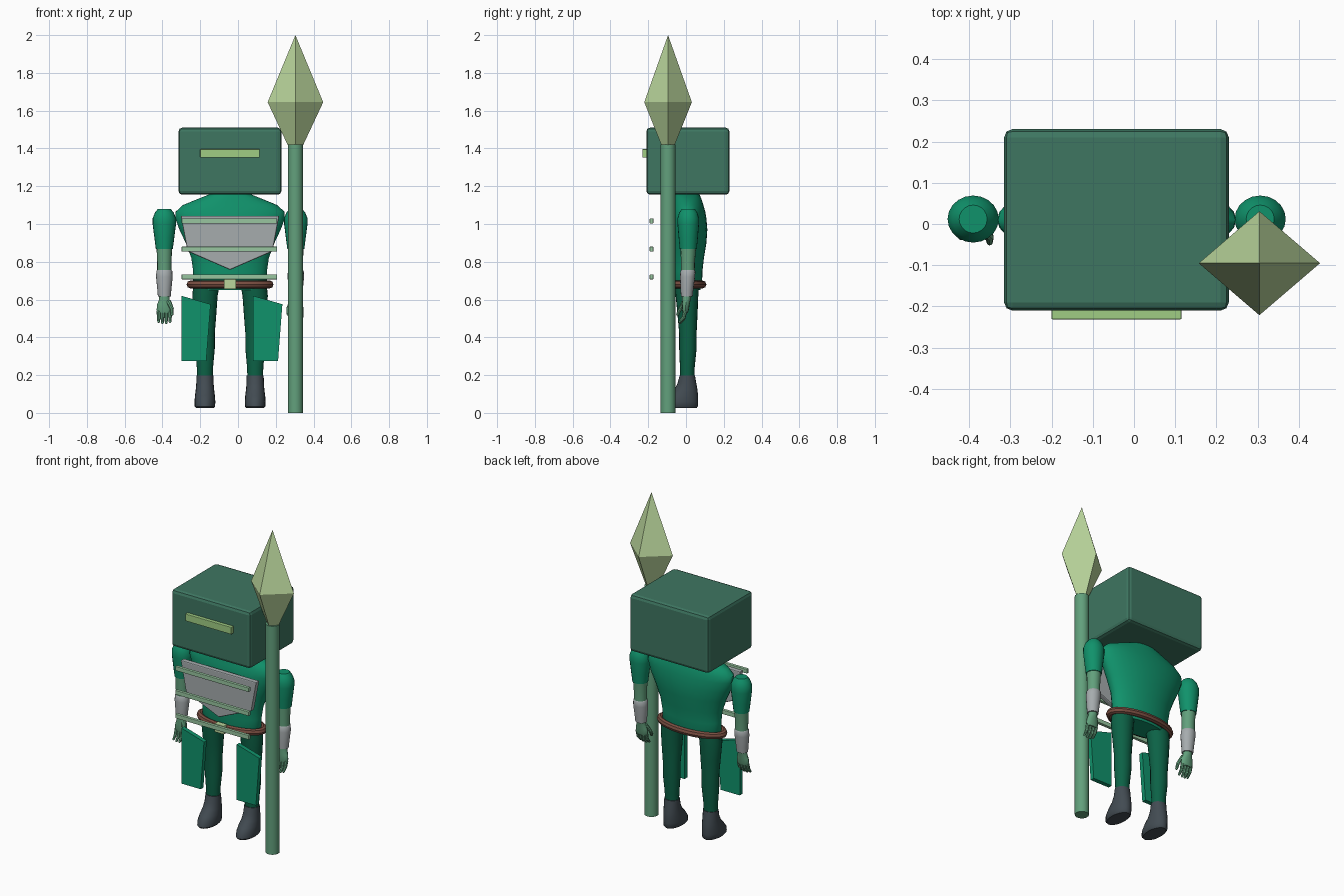
import bpy, bmesh, math
from mathutils import Vector

if "Cube" in bpy.data.objects:
    bpy.data.objects.remove(bpy.data.objects["Cube"])

CX = -0.042  # body centre line


def mat(name, r, g, b):
    lin = [((c / 255 + 0.055) / 1.055) ** 2.4 for c in (r, g, b)]
    m = bpy.data.materials.new(name)
    m.diffuse_color = (*lin, 1)
    m.use_nodes = True
    m.node_tree.nodes["Principled BSDF"].inputs["Base Color"].default_value = m.diffuse_color
    return m


HELM = mat("helmet green", 62, 118, 97)
TUNIC = mat("tunic green", 16, 146, 107)
TROUSER = mat("trouser green", 12, 98, 70)
BOOT = mat("boot grey", 66, 75, 82)
STEEL = mat("steel grey", 166, 172, 174)
LEATHER = mat("belt brown", 122, 78, 65)
SKIN = mat("skin green", 98, 160, 124)
SLAT = mat("pale green", 152, 198, 160)
TIP = mat("tip yellow green", 186, 214, 156)
VISOR = mat("visor lime", 160, 206, 132)


def finish(name, bm, material, smooth=True, bevel=0, segments=2):
    bmesh.ops.recalc_face_normals(bm, faces=bm.faces)
    me = bpy.data.meshes.new(name)
    bm.to_mesh(me)
    bm.free()
    me.materials.append(material)
    ob = bpy.data.objects.new(name, me)
    bpy.context.collection.objects.link(ob)
    if bevel:
        mod = ob.modifiers.new("bevel", 'BEVEL')
        mod.width, mod.segments = bevel, segments
    if smooth:
        bpy.ops.object.select_all(action='DESELECT')
        ob.select_set(True)
        bpy.context.view_layer.objects.active = ob
        bpy.ops.object.shade_smooth_by_angle(angle=math.radians(40))
    return ob


def box(name, lo, hi, material, bevel=0):
    bm = bmesh.new()
    bmesh.ops.create_cube(bm, size=1)
    for v in bm.verts:
        v.co = [(a + b) / 2 + c * (b - a) for a, b, c in zip(lo, hi, v.co)]
    return finish(name, bm, material, False, bevel)


def loft(name, rings, material, seg=24):
    """Closed skin over ellipses given as (z, cx, cy, rx, ry)."""
    bm = bmesh.new()
    loops = []
    for z, x, y, rx, ry in rings:
        loops.append([bm.verts.new((x + rx * math.cos(2 * math.pi * i / seg),
                                    y + ry * math.sin(2 * math.pi * i / seg), z))
                      for i in range(seg)])
    for a, b in zip(loops, loops[1:]):
        for i in range(seg):
            j = (i + 1) % seg
            bm.faces.new((a[i], a[j], b[j], b[i]))
    bm.faces.new(loops[0])
    bm.faces.new(loops[-1])
    return finish(name, bm, material)


def plate(name, outline, y0, y1, material, bevel=0):
    bm = bmesh.new()
    face = bm.faces.new([bm.verts.new((x, y0, z)) for x, z in outline])
    out = bmesh.ops.extrude_face_region(bm, geom=[face])
    for v in out["geom"]:
        if isinstance(v, bmesh.types.BMVert):
            v.co.y = y1
    return finish(name, bm, material, False, bevel)


def add_rod(bm, a, b, r1, r2):
    a, b = Vector(a), Vector(b)
    d = b - a
    m = d.to_track_quat('Z', 'Y').to_matrix().to_4x4()
    m.translation = (a + b) / 2
    bmesh.ops.create_cone(bm, cap_ends=True, segments=8, radius1=r1, radius2=r2,
                          depth=d.length, matrix=m)
    m.translation = b
    bmesh.ops.create_uvsphere(bm, u_segments=8, v_segments=5, radius=r2, matrix=m)


# helmet and eye slit
box("helmet", (-0.315, -0.21, 1.155), (0.23, 0.23, 1.51), HELM, 0.02)
box("eye_slit", (-0.2, -0.231, 1.352), (0.115, -0.2, 1.396), VISOR, 0.002)

# torso
loft("torso", [(0.65, CX, 0.0, 0.17, 0.075), (0.68, CX, 0.002, 0.195, 0.083),
               (0.75, CX, 0.002, 0.195, 0.085), (0.82, CX, 0.005, 0.205, 0.09),
               (0.9, CX, 0.008, 0.235, 0.1), (0.97, CX, 0.01, 0.268, 0.103),
               (1.03, CX, 0.01, 0.29, 0.098), (1.065, CX, 0.01, 0.288, 0.092),
               (1.1, CX, 0.01, 0.25, 0.082), (1.135, CX, 0.008, 0.165, 0.073),
               (1.165, CX, 0.005, 0.09, 0.062)], TUNIC, 32)

# belt: rounded band around the waist, with buckle
bm = bmesh.new()
N, K = 40, 8
rings = []
for i in range(N):
    t = 2 * math.pi * i / N
    ring = []
    for k in range(K):
        p = 2 * math.pi * k / K
        w = 0.02 * math.cos(p)
        ring.append(bm.verts.new((CX + (0.21 + w) * math.cos(t),
                                  (0.088 + w) * math.sin(t), 0.68 + 0.021 * math.sin(p))))
    rings.append(ring)
for i in range(N):
    a, b = rings[i], rings[(i + 1) % N]
    for k in range(K):
        bm.faces.new((a[k], a[(k + 1) % K], b[(k + 1) % K], b[k]))
finish("belt", bm, LEATHER)
box("buckle", (-0.075, -0.125, 0.655), (-0.01, -0.09, 0.708), TIP, 0.003)

# breast plate with floating slats in front
plate("breast_plate", [(-0.303, 1.043), (0.218, 1.043), (0.183, 0.855),
                       (CX, 0.757), (-0.267, 0.855)], -0.132, -0.1, STEEL, 0.006)
for i, z in enumerate((1.016, 0.867, 0.72)):
    box(f"slat_{i}", (-0.298, -0.192, z - 0.013), (0.207, -0.173, z + 0.013), SLAT, 0.002)

# hip plates share one shape
for name, dx in (("hip_plate_left", -0.3), ("hip_plate_right", 0.08)):
    plate(name, [(dx, 0.62), (dx + 0.155, 0.575), (dx + 0.132, 0.275), (dx, 0.275)],
          -0.127, -0.1, TUNIC)

for side, s in (("left", -1), ("right", 1)):
    # leg
    x = CX + s * 0.133
    loft("leg_" + side, [(0.18, x, 0.007, 0.041, 0.037), (0.24, x, 0.007, 0.043, 0.039),
                         (0.34, x, 0.01, 0.052, 0.046), (0.42, x, 0.01, 0.052, 0.046),
                         (0.52, x, 0.008, 0.06, 0.053), (0.62, x, 0.005, 0.067, 0.06),
                         (0.69, x - s * 0.01, 0.003, 0.07, 0.062)], TROUSER, 20)
    # boot
    loft("boot_" + side, [(0.025, x, -0.03, 0.046, 0.085), (0.034, x, -0.03, 0.054, 0.093),
                          (0.06, x, -0.027, 0.055, 0.091), (0.09, x, -0.015, 0.053, 0.079),
                          (0.12, x, -0.001, 0.049, 0.062), (0.155, x, 0.005, 0.046, 0.05),
                          (0.197, x, 0.007, 0.045, 0.041)], BOOT, 20)
    # upper arm, forearm, bracer
    x, y = CX + s * 0.348, 0.012
    loft("upper_arm_" + side, [(0.868, x, y, 0.045, 0.045), (0.93, x, y, 0.053, 0.051),
                               (1.0, x, y, 0.062, 0.057), (1.03, x, y, 0.062, 0.057),
                               (1.06, x, y, 0.05, 0.048), (1.08, x, y, 0.034, 0.034)],
         TUNIC, 20)
    loft("forearm_" + side, [(0.74, x, 0.01, 0.038, 0.036), (0.8, x, 0.01, 0.038, 0.037),
                             (0.87, x, y, 0.041, 0.041)], SKIN, 16)
    loft("bracer_" + side, [(0.615, x, 0.004, 0.034, 0.031), (0.65, x, 0.005, 0.037, 0.034),
                            (0.72, x, 0.008, 0.044, 0.04), (0.75, x, 0.01, 0.042, 0.04),
                            (0.756, x, 0.01, 0.038, 0.036)], STEEL, 16)
    loft("palm_" + side, [(0.53, x, -0.004, 0.034, 0.014), (0.545, x, -0.003, 0.041, 0.018),
                          (0.575, x, -0.001, 0.038, 0.02), (0.6, x, 0.002, 0.028, 0.023),
                          (0.62, x, 0.004, 0.027, 0.025)], SKIN, 12)
    # fingers curling forward, thumb on the inner side
    bm = bmesh.new()
    for i in range(4):
        fx = x + (i - 1.5) * 0.02
        drop = 0.006 if i in (0, 3) else 0
        mid = (fx, -0.013, 0.5 + drop)
        add_rod(bm, (fx, -0.004, 0.54), mid, 0.011, 0.0095)
        add_rod(bm, mid, (fx, -0.032, 0.477 + drop), 0.0095, 0.007)
    knuckle = (x - s * 0.04, -0.03, 0.552)
    add_rod(bm, (x - s * 0.022, -0.008, 0.59), knuckle, 0.014, 0.01)
    add_rod(bm, knuckle, (x - s * 0.04, -0.044, 0.522), 0.01, 0.008)
    finish("fingers_" + side, bm, SKIN)

# spear shaft and faceted tip
SX, SY = 0.304, -0.095
loft("spear_shaft", [(0, SX, SY, 0.04, 0.04), (1.42, SX, SY, 0.04, 0.04)], SKIN, 20)
bm = bmesh.new()
mid = [bm.verts.new((SX + a * 0.147, SY + b * 0.126, 1.645))
       for a, b in ((1, 0), (0, 1), (-1, 0), (0, -1))]
for z in (1.33, 2.0):
    apex = bm.verts.new((SX, SY, z))
    for i in range(4):
        bm.faces.new((mid[i], mid[(i + 1) % 4], apex))
finish("spear_tip", bm, TIP, False)
